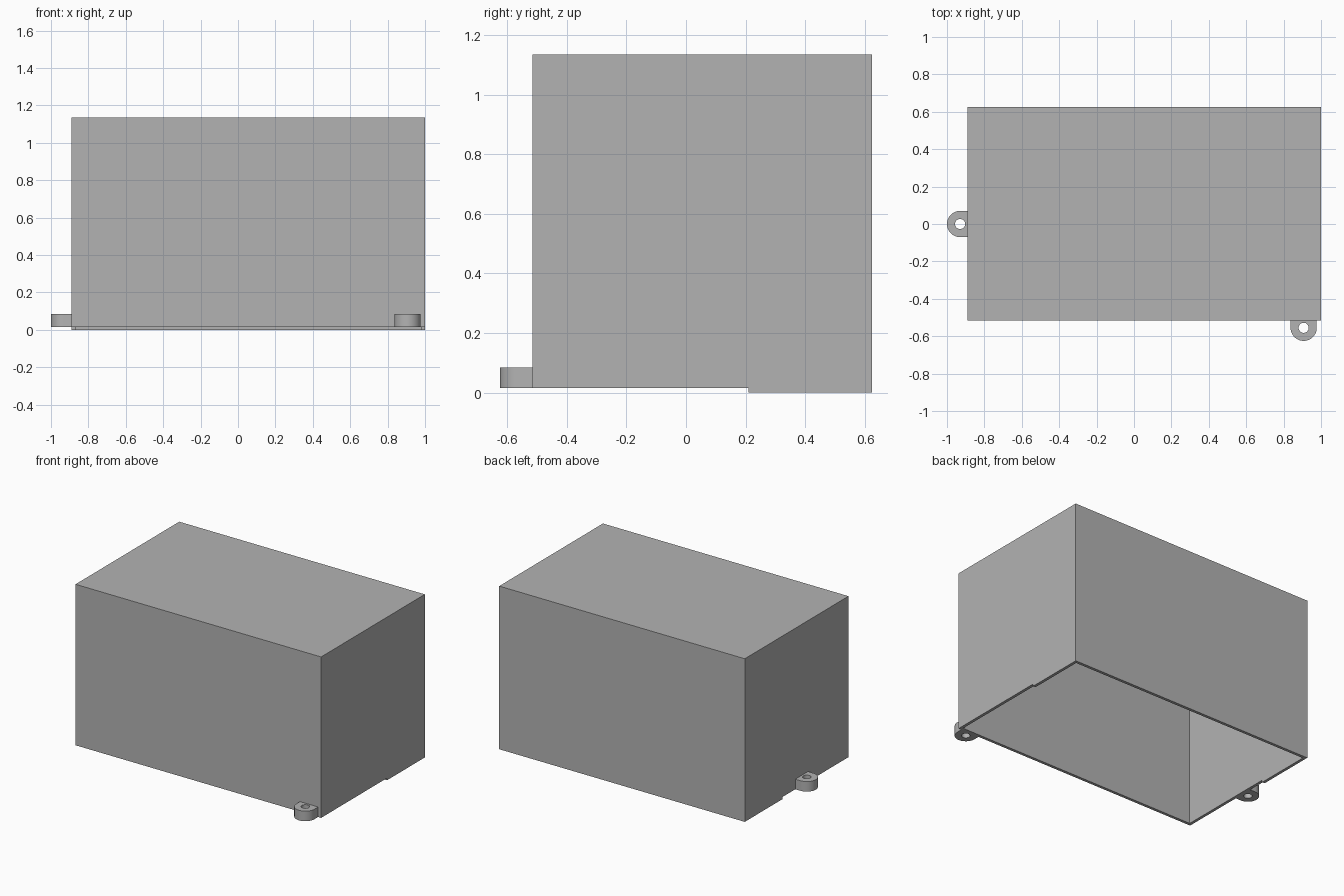
import bpy
import bmesh
from math import pi, cos, sin

cube = bpy.data.objects.get("Cube")
if cube:
    bpy.data.objects.remove(cube, do_unlink=True)

grey = bpy.data.materials.new("plain_grey")
grey.use_nodes = True
colour = (0.45, 0.45, 0.45, 1)
grey.diffuse_color = colour
grey.node_tree.nodes["Principled BSDF"].inputs["Base Color"].default_value = colour

X0, X1, Y0, Y1, TOP = -0.89, 1.0, -0.515, 0.625, 1.135
WALL, STEP_Z, STEP_Y = 0.02, 0.015, 0.21


def make_object(name, bm):
    bmesh.ops.recalc_face_normals(bm, faces=bm.faces)
    mesh = bpy.data.meshes.new(name)
    bm.to_mesh(mesh)
    bm.free()
    mesh.materials.append(grey)
    obj = bpy.data.objects.new(name, mesh)
    bpy.context.collection.objects.link(obj)
    return obj


def extrude(bm, faces, direction):
    result = bmesh.ops.extrude_face_region(bm, geom=faces)
    verts = [v for v in result["geom"] if isinstance(v, bmesh.types.BMVert)]
    bmesh.ops.translate(bm, verts=verts, vec=direction)


def cut(obj, cutter):
    cutter.hide_render = True
    mod = obj.modifiers.new("cut", "BOOLEAN")
    mod.operation = "DIFFERENCE"
    mod.solver = "EXACT"
    mod.object = cutter
    bpy.context.view_layer.objects.active = obj
    bpy.ops.object.modifier_apply(modifier=mod.name)
    bpy.data.objects.remove(cutter, do_unlink=True)


# Cover: side profile with a raised front rim, swept across the width
bm = bmesh.new()
profile = [(Y0, STEP_Z), (STEP_Y, STEP_Z), (STEP_Y, 0), (Y1, 0), (Y1, TOP), (Y0, TOP)]
face = bm.faces.new([bm.verts.new((X0, y, z)) for y, z in profile])
extrude(bm, [face], (X1 - X0, 0, 0))
cover = make_object("box_cover", bm)

# Hollow inside, open underneath
bm = bmesh.new()
corners = [(X0 + WALL, Y0 + WALL), (X1 - WALL, Y0 + WALL),
           (X1 - WALL, Y1 - WALL), (X0 + WALL, Y1 - WALL)]
face = bm.faces.new([bm.verts.new((x, y, -0.1)) for x, y in corners])
extrude(bm, [face], (0, 0, TOP - WALL + 0.1))
cut(cover, make_object("cavity_cutter", bm))


# Mounting lugs: rounded tabs with a screw hole, pointing along -y before turning
def lug(name, location, turn, radius=0.07, hole=0.027, reach=0.04, height=0.07):
    n = 32
    arc = [(radius * cos(pi + pi * i / n), radius * sin(pi + pi * i / n)) for i in range(n + 1)]
    outline = arc + [(radius, reach), (-radius, reach)]
    bm = bmesh.new()
    face = bm.faces.new([bm.verts.new((x, y, 0)) for x, y in outline])
    extrude(bm, [face], (0, 0, height))
    obj = make_object(name, bm)
    bm = bmesh.new()
    bmesh.ops.create_cone(bm, cap_ends=True, segments=n, radius1=hole, radius2=hole, depth=0.4)
    cut(obj, make_object("hole_cutter", bm))
    obj.location = location
    obj.rotation_euler.z = turn
    bpy.ops.object.select_all(action="DESELECT")
    obj.select_set(True)
    bpy.context.view_layer.objects.active = obj
    bpy.ops.object.shade_smooth_by_angle()


lug("front_lug", (0.907, -0.555, STEP_Z), 0)
lug("right_lug", (-0.93, 0, STEP_Z), -pi / 2)
